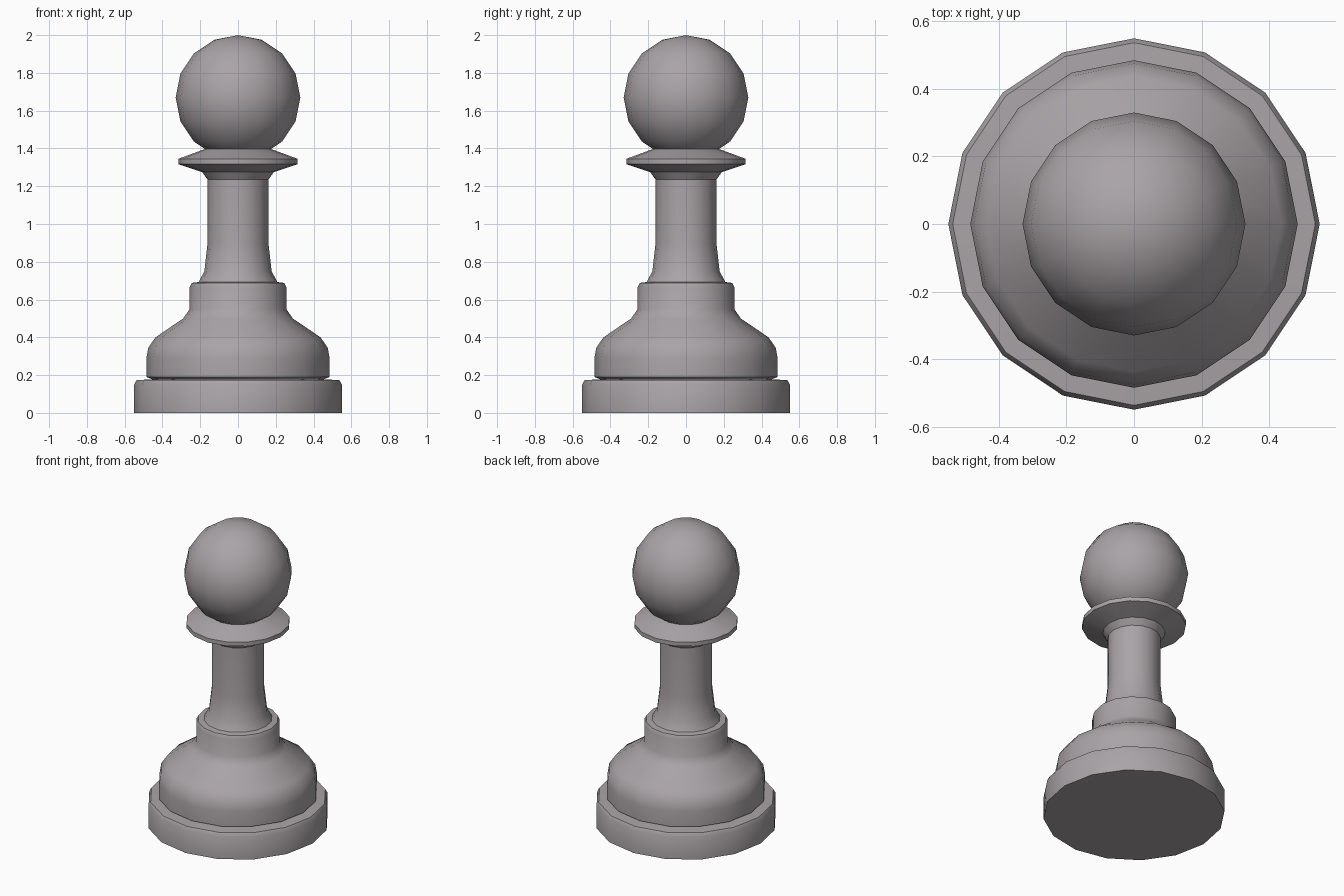
import bpy, bmesh, math

if "Cube" in bpy.data.objects:
    bpy.data.objects.remove(bpy.data.objects["Cube"])

SIDES = 16
mat = bpy.data.materials.new("warm grey")
mat.diffuse_color = (0.40, 0.37, 0.385, 1)
mat.use_nodes = True
mat.node_tree.nodes["Principled BSDF"].inputs["Base Color"].default_value = mat.diffuse_color


def lathe(name, profile):
    """Revolve (radius, z) points around z; zero radius makes a pole, open ends are capped."""
    bm = bmesh.new()
    rings = []
    for r, z in profile:
        if r == 0:
            rings.append([bm.verts.new((0, 0, z))] * SIDES)
        else:
            rings.append([bm.verts.new((r * math.cos(math.tau * i / SIDES),
                                        r * math.sin(math.tau * i / SIDES), z))
                          for i in range(SIDES)])
    for a, b in zip(rings, rings[1:]):
        for i in range(SIDES):
            j = (i + 1) % SIDES
            bm.faces.new(list(dict.fromkeys((a[i], a[j], b[j], b[i]))))
    if profile[0][0]:
        bm.faces.new(rings[0][::-1])
    if profile[-1][0]:
        bm.faces.new(rings[-1])
    bmesh.ops.recalc_face_normals(bm, faces=bm.faces)
    me = bpy.data.meshes.new(name)
    bm.to_mesh(me)
    bm.free()
    me.materials.append(mat)
    ob = bpy.data.objects.new(name, me)
    bpy.context.collection.objects.link(ob)
    bpy.ops.object.select_all(action='DESELECT')
    ob.select_set(True)
    bpy.context.view_layer.objects.active = ob
    bpy.ops.object.shade_smooth_by_angle(angle=math.radians(35))
    return ob


# One continuous turned body: foot, groove, bell, band, stem, collar, ball
foot = [(0.55, 0), (0.55, 0.15), (0.537, 0.173)]
bell = [(0.455, 0.178), (0.485, 0.19), (0.485, 0.29), (0.475, 0.345),
        (0.437, 0.40), (0.29, 0.50)]
band = [(0.256, 0.55), (0.256, 0.665), (0.245, 0.688)]
stem = [(0.208, 0.693), (0.178, 0.75), (0.161, 0.90), (0.161, 1.235), (0.19, 1.275)]
collar = [(0.316, 1.317), (0.316, 1.345), (0.175, 1.397)]
R, CZ = 0.33, 1.67
ball = [(R * math.cos(math.radians(a)), CZ + R * math.sin(math.radians(a)))
        for a in (-45, -22.5, 0, 22.5, 45, 67.5)] + [(0, CZ + R)]

lathe("pawn_body", foot + bell + band + stem + collar + ball)
